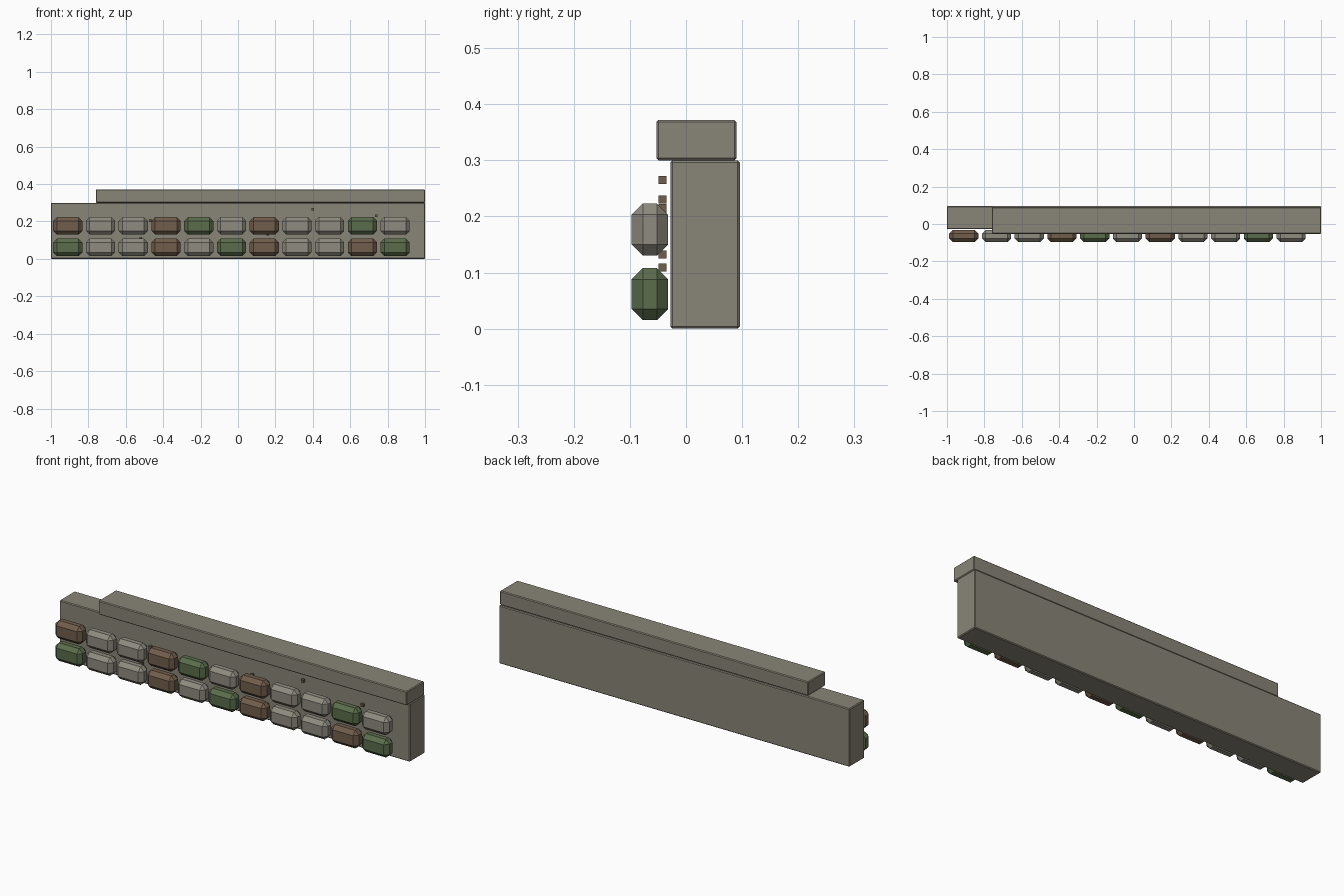
import bpy, bmesh
from mathutils import Vector

cube = bpy.data.objects.get("Cube")
if cube:
    bpy.data.objects.remove(cube, do_unlink=True)


def material(name, rgb):
    m = bpy.data.materials.new(name)
    m.use_nodes = True
    m.diffuse_color = (*rgb, 1)
    m.node_tree.nodes["Principled BSDF"].inputs["Base Color"].default_value = (*rgb, 1)
    return m


wall_grey = material("wall grey", (0.250, 0.234, 0.184))
stone_grey = material("stone grey", (0.272, 0.258, 0.214))
moss_green = material("moss green", (0.105, 0.152, 0.072))
earth_brown = material("earth brown", (0.164, 0.109, 0.071))


def box(name, low, high, mat, bevel=0):
    """Box between two corners, with optional flat chamfers."""
    low, high = Vector(low), Vector(high)
    size, centre = high - low, (low + high) / 2
    bm = bmesh.new()
    bmesh.ops.create_cube(bm, size=1)
    bmesh.ops.scale(bm, vec=size, verts=bm.verts)
    if bevel:
        bmesh.ops.bevel(bm, geom=bm.edges[:], offset=bevel, segments=1,
                        affect='EDGES', profile=0.5)
    mesh = bpy.data.meshes.new(name)
    bm.to_mesh(mesh)
    bm.free()
    mesh.materials.append(mat)
    obj = bpy.data.objects.new(name, mesh)
    obj.location = centre
    bpy.context.collection.objects.link(obj)
    return obj


# Wall body and the shorter coping on top
box("wall_body", (-1, -0.028, 0), (1, 0.096, 0.3), wall_grey, 0.004)
box("wall_coping", (-0.76, -0.053, 0.3), (1, 0.09, 0.372), wall_grey, 0.004)

# Two courses of chamfered facing stones: s = stone, b = brown, g = green
colours = {"s": stone_grey, "b": earth_brown, "g": moss_green}
courses = {"lower": (0.015, "gssbsgbssbg"), "upper": (0.13, "bssbgsbssgs")}
for course, (z, pattern) in courses.items():
    for i, key in enumerate(pattern):
        x = -0.91 + 0.175 * i
        box(f"{course}_stone_{i + 1}", (x - 0.078, -0.097, z),
            (x + 0.078, -0.032, z + 0.093), colours[key], 0.02)

# Small loose chips in front of the wall
chips = [(-0.47, 0.205), (-0.52, 0.109), (0.11, 0.215),
         (0.16, 0.132), (0.4, 0.265), (0.74, 0.23)]
half = Vector((0.007, 0.007, 0.007))
for i, (x, z) in enumerate(chips):
    c = Vector((x, -0.042, z))
    box(f"chip_{i + 1}", c - half, c + half, earth_brown)
